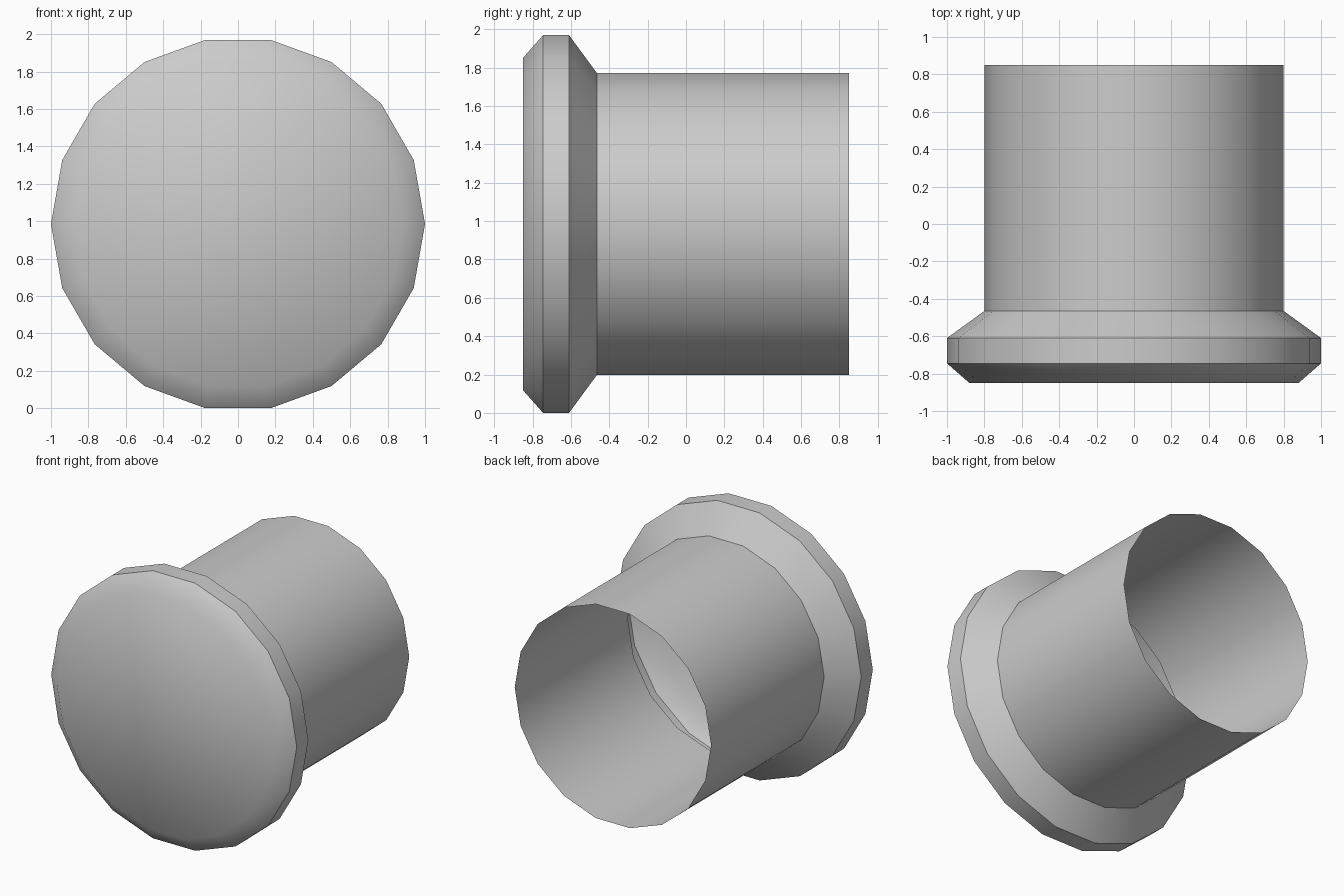
import bpy, bmesh, math

if "Cube" in bpy.data.objects:
    bpy.data.objects.remove(bpy.data.objects["Cube"])

SIDES = 18
CENTRE_Z = math.sin(math.radians(80))  # flat side rests on the ground


def lathe_y(name, profile, cap_front=False):
    """Revolve (y, radius) points about the y axis as an open shell."""
    bm = bmesh.new()
    rings = []
    for y, r in profile:
        rings.append([bm.verts.new((r * math.cos(a), y, CENTRE_Z + r * math.sin(a)))
                      for a in (math.tau * i / SIDES for i in range(SIDES))])
    for a, b in zip(rings, rings[1:]):
        for i in range(SIDES):
            j = (i + 1) % SIDES
            bm.faces.new((a[i], b[i], b[j], a[j]))
    if cap_front:
        bm.faces.new(rings[0])
    bm.normal_update()
    mesh = bpy.data.meshes.new(name)
    bm.to_mesh(mesh)
    bm.free()
    obj = bpy.data.objects.new(name, mesh)
    bpy.context.collection.objects.link(obj)
    bpy.ops.object.select_all(action='DESELECT')
    obj.select_set(True)
    bpy.context.view_layer.objects.active = obj
    bpy.ops.object.shade_smooth_by_angle(angle=math.radians(45))
    return obj


# Closed front head with bevelled rim and a cone back to the tube
lathe_y("flanged_head", [(-0.85, 0.88), (-0.745, 1.0), (-0.61, 1.0), (-0.465, 0.8)],
        cap_front=True)

# Thin hollow tube, open at the back
lathe_y("tube", [(-0.465, 0.8), (0.85, 0.8)])
